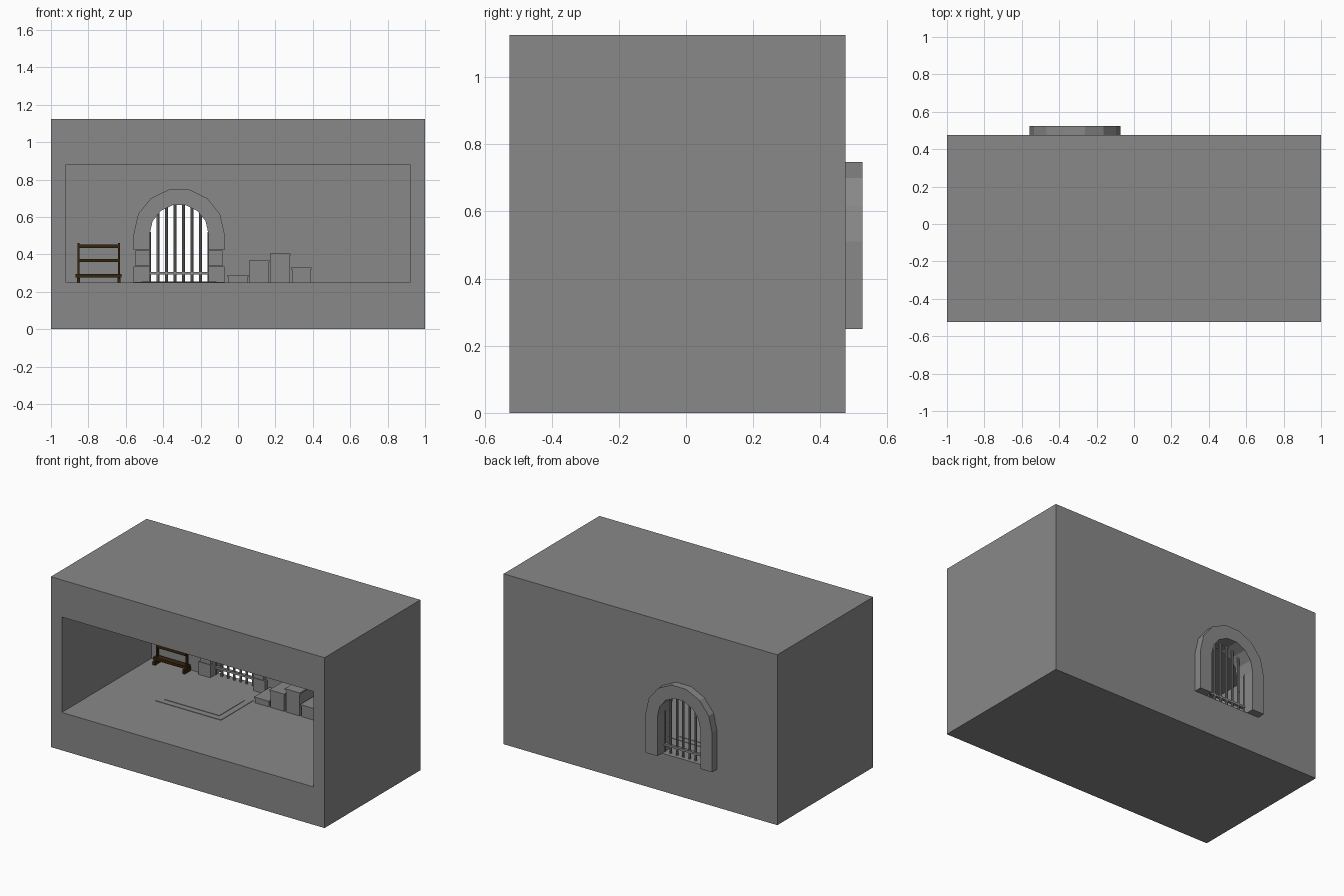
import bpy, bmesh, math
from mathutils import Vector

cube = bpy.data.objects.get("Cube")
if cube:
    bpy.data.objects.remove(cube, do_unlink=True)


def material(name, rgb):
    m = bpy.data.materials.new(name)
    m.use_nodes = True
    m.diffuse_color = (*rgb, 1)
    m.node_tree.nodes["Principled BSDF"].inputs["Base Color"].default_value = (*rgb, 1)
    return m


STONE = material("grey stone", (0.25, 0.25, 0.25))
WOOD = material("dark wood", (0.035, 0.018, 0.004))


def finish(name, bm, mat):
    bmesh.ops.recalc_face_normals(bm, faces=bm.faces)
    mesh = bpy.data.meshes.new(name)
    bm.to_mesh(mesh)
    bm.free()
    mesh.materials.append(mat)
    obj = bpy.data.objects.new(name, mesh)
    bpy.context.scene.collection.objects.link(obj)
    return obj


def box(name, lo, hi, mat=STONE):
    bm = bmesh.new()
    bmesh.ops.create_cube(bm, size=1)
    lo, hi = Vector(lo), Vector(hi)
    for v in bm.verts:
        v.co = (lo + hi) / 2 + v.co * (hi - lo)
    return finish(name, bm, mat)


def prism(name, outline, y0, y1, mat=STONE):
    """Extrude an (x, z) outline along y."""
    bm = bmesh.new()
    face = bm.faces.new([bm.verts.new((x, y0, z)) for x, z in outline])
    ext = bmesh.ops.extrude_face_region(bm, geom=[face])
    for v in ext["geom"]:
        if isinstance(v, bmesh.types.BMVert):
            v.co.y = y1
    return finish(name, bm, mat)


FLOOR, BACK = 0.25, 0.41
CX, SPRING, R_IN, R_OUT, SEGS = -0.315, 0.51, 0.157, 0.243, 7


def arc(r, n=SEGS):
    return [(CX + r * math.cos(math.pi * i / n), SPRING + r * math.sin(math.pi * i / n))
            for i in range(n + 1)]


def arch(r):
    return [(CX + r, FLOOR)] + arc(r) + [(CX - r, FLOOR)]


# Room shell with a hollow and an arched doorway
room = box("room", (-1, -0.525, 0), (1, 0.475, 1.125))
hollow = box("hollow_cutter", (-0.92, -0.6, FLOOR), (0.92, BACK, 0.88))
doorway = prism("doorway_cutter", arch(R_IN), 0.3, 0.6)
for cutter in (hollow, doorway):
    mod = room.modifiers.new(cutter.name, 'BOOLEAN')
    mod.operation, mod.solver, mod.object = 'DIFFERENCE', 'EXACT', cutter
bpy.context.view_layer.update()
mesh = bpy.data.meshes.new_from_object(room.evaluated_get(bpy.context.evaluated_depsgraph_get()))
room.modifiers.clear()
room.data = mesh
for cutter in (hollow, doorway):
    bpy.data.objects.remove(cutter, do_unlink=True)

# Outer door surround
prism("outer_arch", arch(R_OUT) + arch(R_IN)[::-1], 0.47, 0.525)

# Inner door surround, made of separate stones
for side in (-1, 1):
    for i in range(3):
        z0 = FLOOR + i * (SPRING - FLOOR) / 3
        x0, x1 = sorted((CX + side * R_IN, CX + side * (R_OUT - 0.01 * (i % 2))))
        box("jamb_stone", (x0, 0.385, z0 + 0.001), (x1, 0.42, z0 + 0.085))
inner, outer = arc(R_IN), arc(R_OUT)
for i in range(SEGS):
    prism("arch_stone", [inner[i], outer[i], outer[i + 1], inner[i + 1]],
          0.385 + 0.006 * (i % 2), 0.42)

# Door bars
for i in range(8):
    bm = bmesh.new()
    x = CX + (i - 3.5) * 0.0455
    top = SPRING + math.sqrt(max(R_IN ** 2 - (x - CX) ** 2, 0)) + 0.01
    bmesh.ops.create_cone(bm, cap_ends=True, segments=8, radius1=0.008, radius2=0.008,
                          depth=top - FLOOR)
    bmesh.ops.translate(bm, verts=bm.verts, vec=(x, 0.445, (top + FLOOR) / 2))
    finish("door_bar", bm, STONE)
box("door_cross_bar", (CX - R_IN, 0.436, 0.292), (CX + R_IN, 0.454, 0.306))

# Floor slab before the door
box("floor_slab", (-0.555, -0.07, FLOOR - 0.01), (-0.075, 0.27, FLOOR + 0.003))
box("floor_slab_centre", (-0.515, -0.03, FLOOR - 0.01), (-0.115, 0.23, FLOOR + 0.006))

# Stone chests with overhanging lids
for i, top in enumerate((0.29, 0.367, 0.405, 0.33)):
    x = i * 0.1125
    box("chest", (x - 0.05, 0.25, FLOOR), (x + 0.05, BACK - 0.005, top - 0.01))
    box("chest_lid", (x - 0.055, 0.245, top - 0.01), (x + 0.055, BACK, top))

# Wooden rack against the wall
for x in (-0.853, -0.636):
    box("rack_post", (x - 0.006, 0.37, FLOOR), (x + 0.006, 0.385, 0.46), WOOD)
    box("rack_foot", (x - 0.009, 0.34, FLOOR), (x + 0.009, 0.405, 0.275), WOOD)
box("rack_base_rail", (-0.868, 0.355, 0.276), (-0.622, 0.395, 0.294), WOOD)
for z in (0.367, 0.443):
    box("rack_rail", (-0.853, 0.362, z - 0.009), (-0.636, 0.38, z + 0.009), WOOD)
